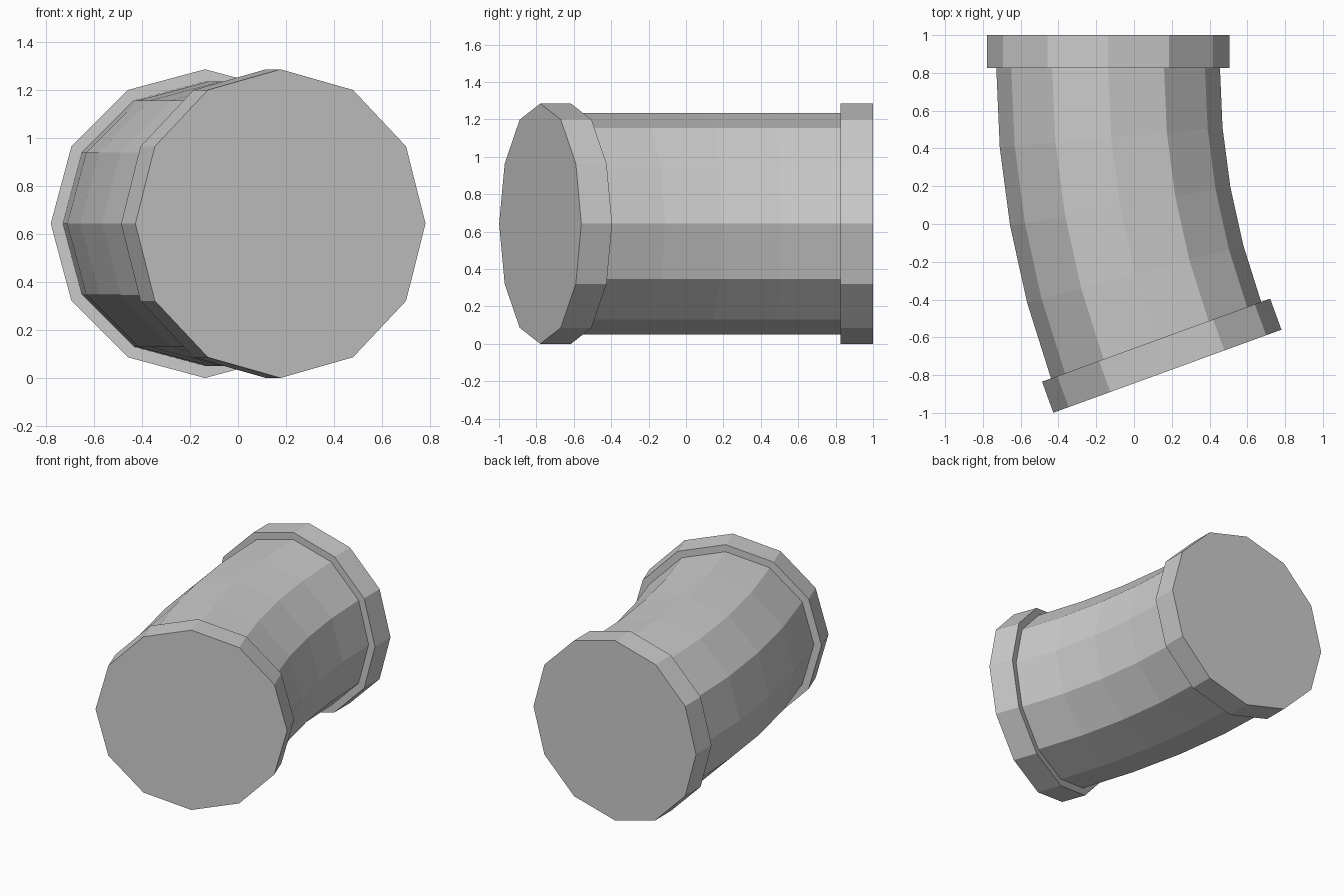
import bpy, bmesh
from math import sin, cos, pi, radians

if "Cube" in bpy.data.objects:
    bpy.data.objects.remove(bpy.data.objects["Cube"])

SIDES = 12
FLANGE_R, PIPE_R = 0.6425, 0.592
CX, Y0, Z0 = -0.137, 0.825, 0.6425      # start of the bend
BEND_R, BEND, STEPS = 4.21, radians(20), 4
THICK = 0.175


def frame(angle, along=0.0):
    """Centre on the bend at an angle, pushed along the pipe direction."""
    x = CX + BEND_R * (1 - cos(angle)) + along * sin(angle)
    y = Y0 - BEND_R * sin(angle) - along * cos(angle)
    return x, y, angle


def tube(name, stations):
    """Loft 12-sided rings through (angle, along, radius) and cap the ends."""
    bm = bmesh.new()
    rings = []
    for angle, along, r in stations:
        x, y, a = frame(angle, along)
        rings.append([bm.verts.new((x + r * cos(t) * cos(a),
                                    y + r * cos(t) * sin(a),
                                    Z0 + r * sin(t)))
                      for t in (2 * pi * i / SIDES for i in range(SIDES))])
    for p, q in zip(rings, rings[1:]):
        for i in range(SIDES):
            j = (i + 1) % SIDES
            bm.faces.new((p[i], p[j], q[j], q[i]))
    bm.faces.new(rings[0])
    bm.faces.new(rings[-1])
    bmesh.ops.recalc_face_normals(bm, faces=bm.faces[:])
    me = bpy.data.meshes.new(name)
    bm.to_mesh(me)
    bm.free()
    ob = bpy.data.objects.new(name, me)
    bpy.context.collection.objects.link(ob)
    return ob


# Curved pipe body
tube("pipe_bend", [(BEND * i / STEPS, 0, PIPE_R) for i in range(STEPS + 1)])
# Collars on both ends
tube("back_collar", [(0, -THICK, FLANGE_R), (0, 0, FLANGE_R)])
tube("front_collar", [(BEND, 0, FLANGE_R), (BEND, THICK, FLANGE_R)])
